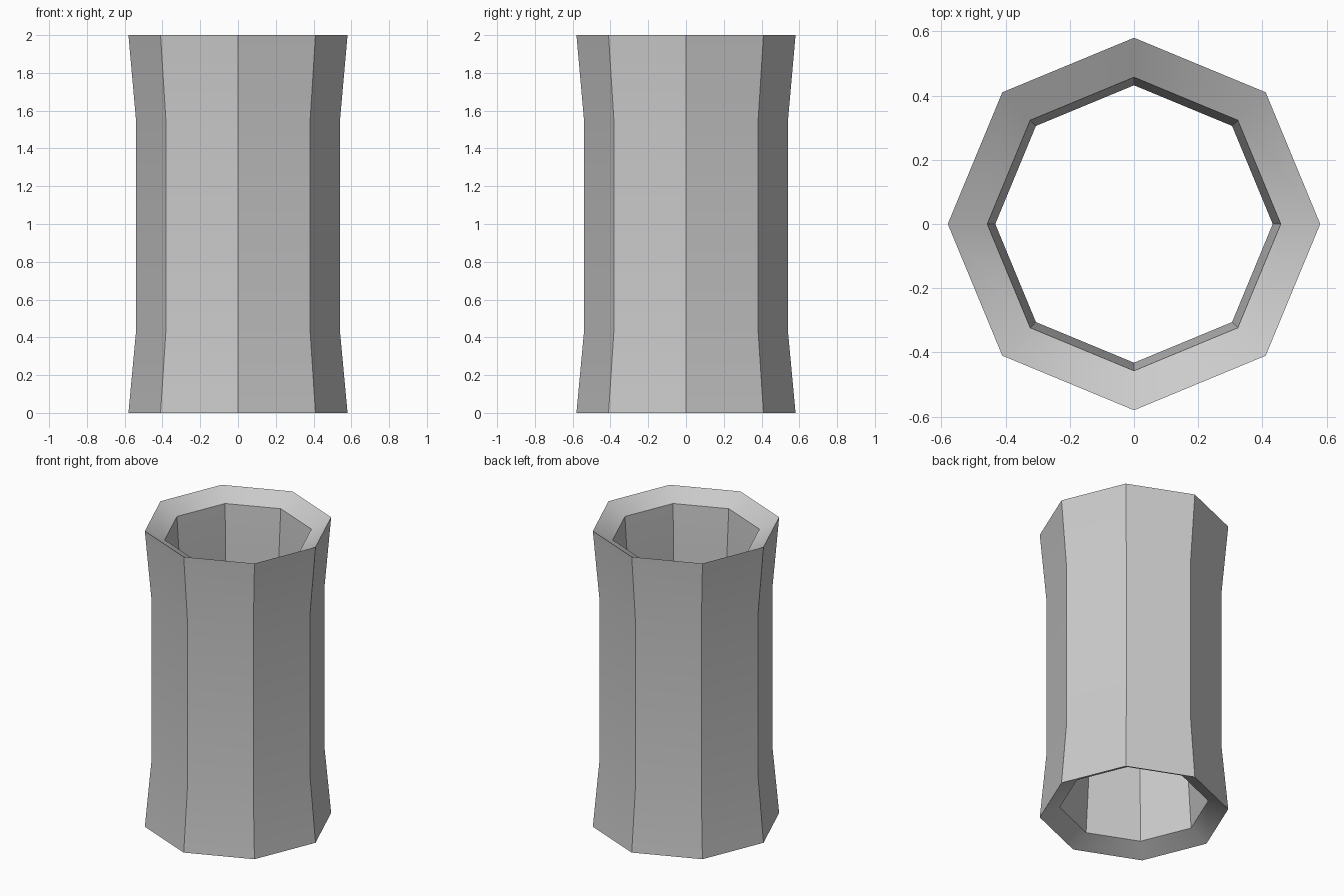
import bpy, bmesh, math

if "Cube" in bpy.data.objects:
    bpy.data.objects.remove(bpy.data.objects["Cube"])

SIDES = 8
# Closed wall section (radius, z): outside going up, then inside going down
PROFILE = [(0.58, 0.0), (0.54, 0.43), (0.54, 1.55), (0.58, 2.0),
           (0.457, 1.93), (0.432, 1.55), (0.432, 0.43), (0.457, 0.065)]


def lathe(name, profile, sides):
    bm = bmesh.new()
    rings = []
    for i in range(sides):
        a = 2 * math.pi * i / sides
        rings.append([bm.verts.new((r * math.cos(a), r * math.sin(a), z))
                      for r, z in profile])
    n = len(profile)
    for i in range(sides):
        p, q = rings[i], rings[(i + 1) % sides]
        for j in range(n):
            k = (j + 1) % n
            bm.faces.new((p[j], q[j], q[k], p[k]))
    bmesh.ops.recalc_face_normals(bm, faces=bm.faces)
    mesh = bpy.data.meshes.new(name)
    bm.to_mesh(mesh)
    bm.free()
    obj = bpy.data.objects.new(name, mesh)
    bpy.context.collection.objects.link(obj)
    return obj


# Flared octagonal tube with rims dished inward at both ends
tube = lathe("flared_tube", PROFILE, SIDES)
bpy.context.view_layer.objects.active = tube
tube.select_set(True)
bpy.ops.object.shade_smooth_by_angle(angle=math.radians(40))
